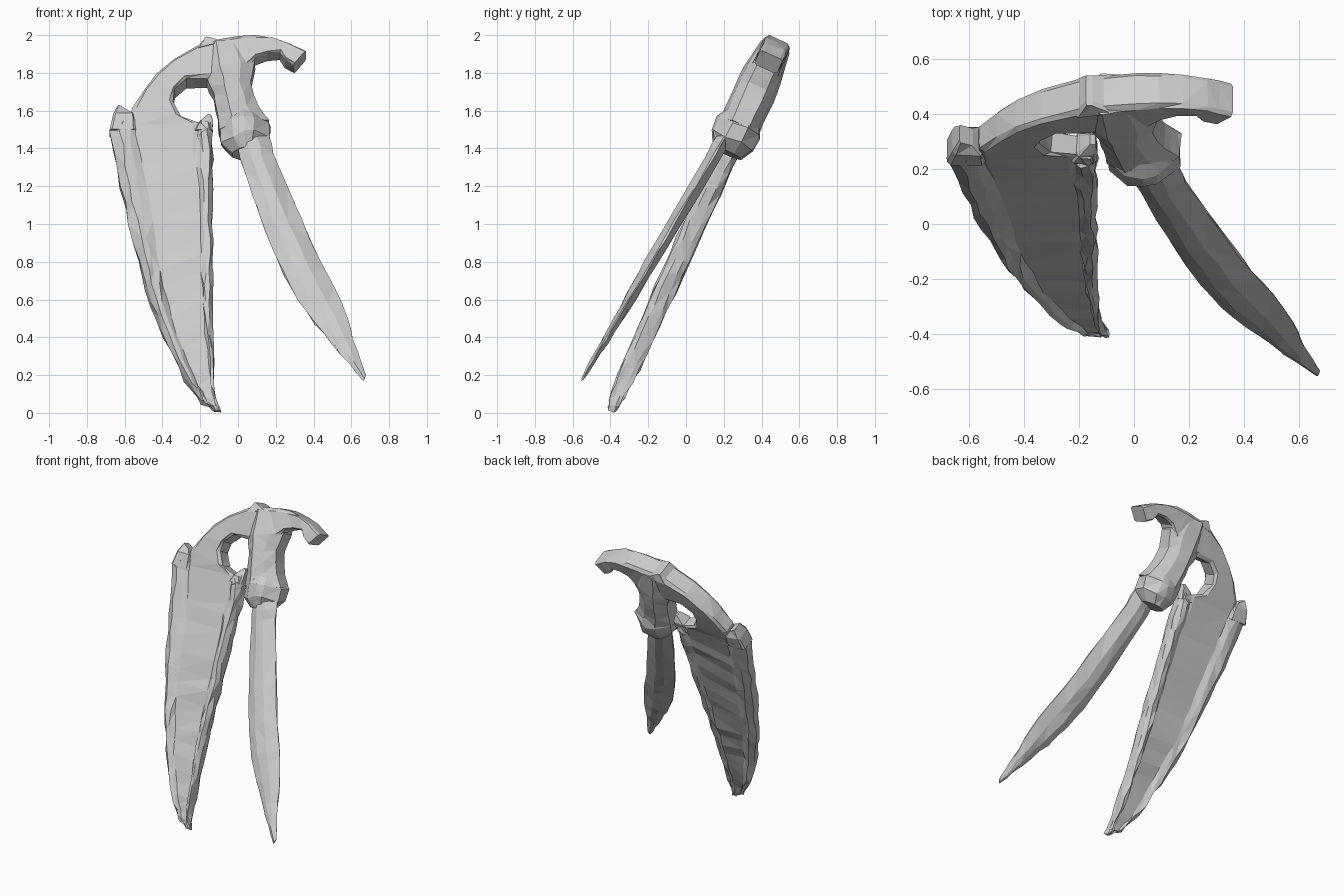
import bpy, bmesh, random
from mathutils import Vector

random.seed(4)

# Section shapes: (t across the width, share of half thickness), front half; back is mirrored
BOX = [(0, .75), (.1, 1), (.9, 1), (1, .75)]
ROUND = [(0, .4), (.28, .95), (.5, 1.05), (.72, .95), (1, .4)]
RIDGE = [(0, .5), (.3, 1.1), (.7, .95), (1, .5)]
BLADE = [(0, .12), (.3, 1), (.62, 1), (1, .12)]
RIM = [(0, .45), (.09, 1), (.18, .9), (.27, .6), (.85, .6), (.89, .9), (.96, .95), (1, .45)]


def loft(name, rows, shape, y0, slope, steps=1, rough=.005):
    """rows: (x1, z1, x2, z2, half thickness) edge pairs on a leaning plane."""
    along = (1 + slope * slope) ** .5
    normal = Vector((0, 1, -slope)) / along
    fine = []
    for a, b in zip(rows, rows[1:]):
        for i in range(steps):
            k = i / steps
            fine.append([p + (q - p) * k for p, q in zip(a, b)])
    fine.append(rows[-1])
    outline = [(t, -n) for t, n in shape] + [(t, n) for t, n in reversed(shape)]
    bm = bmesh.new()
    rings = []
    for j, (x1, z1, x2, z2, h) in enumerate(fine):
        ring = []
        for t, n in outline:
            x, z = x1 + (x2 - x1) * t, z1 + (z2 - z1) * t
            co = Vector((x, y0 + slope * z, z)) + normal * n * h
            if 0 < j < len(fine) - 1:
                co += Vector((random.uniform(-1, 1), random.uniform(-.6, .6),
                              random.uniform(-1.5, 1.5))) * rough
            ring.append(bm.verts.new(co))
        rings.append(ring)
    m = len(outline)
    for a, b in zip(rings, rings[1:]):
        for i in range(m):
            bm.faces.new((a[i], a[(i + 1) % m], b[(i + 1) % m], b[i]))
    bm.faces.new(rings[0])
    bm.faces.new(rings[-1])
    bmesh.ops.triangulate(bm, faces=bm.faces[:])
    bmesh.ops.recalc_face_normals(bm, faces=bm.faces[:])
    mesh = bpy.data.meshes.new(name)
    bm.to_mesh(mesh)
    bm.free()
    ob = bpy.data.objects.new(name, mesh)
    bpy.context.collection.objects.link(ob)
    return ob


BASE = (-.403, .452)

# Broad curved blade plate with raised rim on both sides
loft("broad_blade", [
    (-.64, 1.54, -.14, 1.52, .055), (-.675, 1.48, -.135, 1.45, .06),
    (-.62, 1.19, -.135, 1.19, .06), (-.555, .90, -.135, .90, .058),
    (-.485, .65, -.135, .65, .058), (-.395, .41, -.135, .41, .052),
    (-.28, .18, -.13, .18, .045), (-.19, .06, -.115, .05, .032),
    (-.125, .01, -.09, .008, .016)], RIM, *BASE, steps=3, rough=.008)

# Arched head, growing out of the plate and over to the hammer end
loft("arched_head", [
    (-.53, 1.25, -.20, 1.30, .03), (-.57, 1.50, -.20, 1.52, .046),
    (-.565, 1.59, -.30, 1.555, .055), (-.50, 1.69, -.345, 1.63, .062),
    (-.43, 1.77, -.335, 1.69, .066), (-.34, 1.85, -.275, 1.745, .07),
    (-.18, 1.94, -.17, 1.745, .072), (0, 1.975, .05, 1.80, .075),
    (.09, 1.975, .095, 1.86, .072), (.18, 1.965, .155, 1.885, .068),
    (.27, 1.94, .22, 1.885, .066), (.31, 1.92, .25, 1.845, .066),
    (.36, 1.895, .295, 1.82, .066)],
    BOX, *BASE, rough=.004)

# Small horns: both upper corners of the plate and the pointed crest of the head
loft("outer_horn", [(-.68, 1.48, -.54, 1.48, .058), (-.66, 1.56, -.55, 1.56, .058),
                    (-.635, 1.62, -.585, 1.59, .035)], BOX, *BASE)
loft("inner_horn", [(-.23, 1.48, -.135, 1.48, .05), (-.21, 1.53, -.135, 1.54, .045),
                    (-.16, 1.575, -.14, 1.57, .02)], BOX, *BASE)
loft("crest", [(-.22, 1.90, -.06, 1.94, .078), (-.175, 1.968, -.15, 1.965, .06)], BOX, *BASE)

# Ridged neck joining head and collar
loft("neck", [
    (-.18, 1.93, .03, 1.955, .075), (-.17, 1.76, .09, 1.84, .098),
    (-.13, 1.67, .065, 1.73, .102), (-.11, 1.57, .11, 1.60, .098),
    (-.10, 1.48, .165, 1.53, .10)],
    RIDGE, *BASE, steps=2, rough=.004)

# Faceted collar
loft("collar", [
    (-.07, 1.58, .11, 1.58, .085), (-.10, 1.49, .165, 1.53, .12),
    (-.09, 1.42, .16, 1.45, .118), (-.03, 1.365, .11, 1.385, .08)],
    ROUND, *BASE, rough=.01)

# Long narrow blade
loft("long_blade", [
    (0, 1.40, .16, 1.47, .04), (.025, 1.31, .19, 1.37, .038),
    (.14, .98, .335, 1.02, .036), (.24, .74, .43, .82, .033),
    (.315, .60, .51, .67, .028), (.41, .475, .58, .50, .022),
    (.50, .365, .61, .39, .017), (.59, .255, .65, .27, .012),
    (.665, .17, .677, .20, .006)],
    BLADE, -.653, .588, steps=2, rough=.005)
